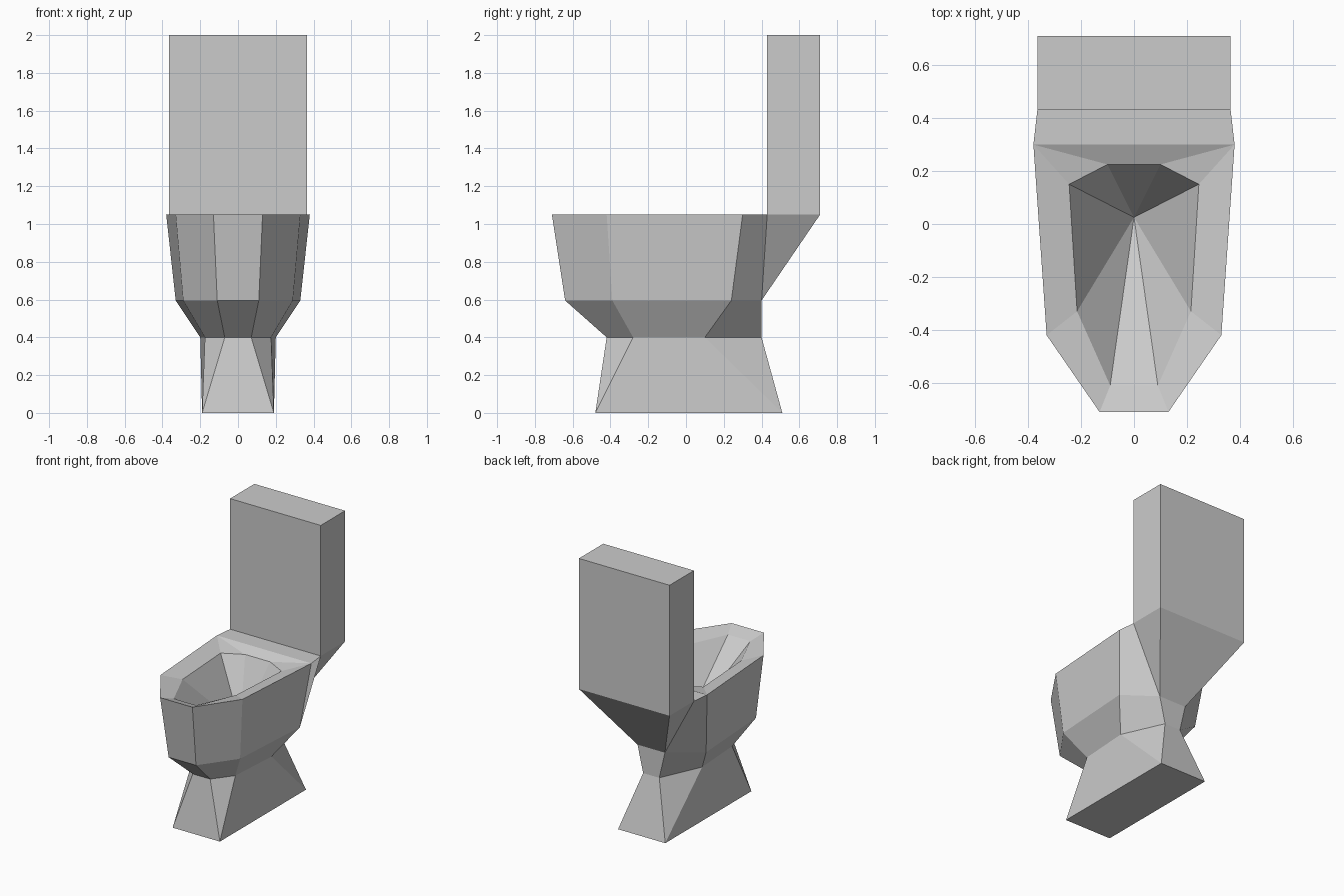
import bpy, bmesh

if "Cube" in bpy.data.objects:
    bpy.data.objects.remove(bpy.data.objects["Cube"])


def loft(name, sections, skip=(), cap_bottom=False, cap_top=False):
    """Skin mirrored half-sections (z, [(x, y) front to back]).
    Repeated points collapse quads into triangles. skip = (band, side)."""
    bm = bmesh.new()
    rings = []
    for z, half in sections:
        pts = half + [(-x, y) for x, y in reversed(half)]
        rings.append([bm.verts.new((x, y, z)) for x, y in pts])
    n = len(rings[0])
    for b, (lo, hi) in enumerate(zip(rings, rings[1:])):
        for i in range(n):
            j = (i + 1) % n
            if (b, i) not in skip:
                bm.faces.new((lo[i], lo[j], hi[j], hi[i]))
    if cap_bottom:
        bm.faces.new(rings[0][::-1])
    if cap_top:
        bm.faces.new(rings[-1])
    bmesh.ops.remove_doubles(bm, verts=bm.verts[:], dist=0.0005)
    mesh = bpy.data.meshes.new(name)
    bm.to_mesh(mesh)
    bm.free()
    obj = bpy.data.objects.new(name, mesh)
    bpy.context.collection.objects.link(obj)
    return obj


# Pedestal, bowl, rim and basin in one continuous skin
foot_front, foot_back = (0.19, -0.48), (0.19, 0.51)
rim_front, rim_side, rim_rear = (0.13, -0.71), (0.33, -0.42), (0.38, 0.30)
tank_front, tank_back = (0.365, 0.43), (0.365, 0.71)
neck = (0.11, 0.40)

loft("bowl", [
    (0.00, [foot_front, foot_front, foot_back, foot_back]),
    (0.40, [(0.07, -0.42), (0.175, -0.28), (0.20, 0.10), (0.065, 0.40)]),
    (0.595, [(0.11, -0.64), (0.29, -0.39), (0.33, 0.24), neck]),
    (1.05, [rim_front, rim_side, rim_rear, tank_front]),
    (1.05, [rim_front, rim_side, rim_rear, rim_rear]),
    (1.015, [(0.09, -0.61), (0.215, -0.33), (0.245, 0.15), (0.10, 0.225)]),
    (0.60, [(0, 0.025)] * 4),
], skip={(2, 3)}, cap_bottom=True)

# Tank with its sloping underside running down to the neck
loft("tank", [
    (0.595, [neck, neck]),
    (1.05, [tank_front, tank_back]),
    (2.00, [tank_front, tank_back]),
], skip={(0, 3)}, cap_top=True)
